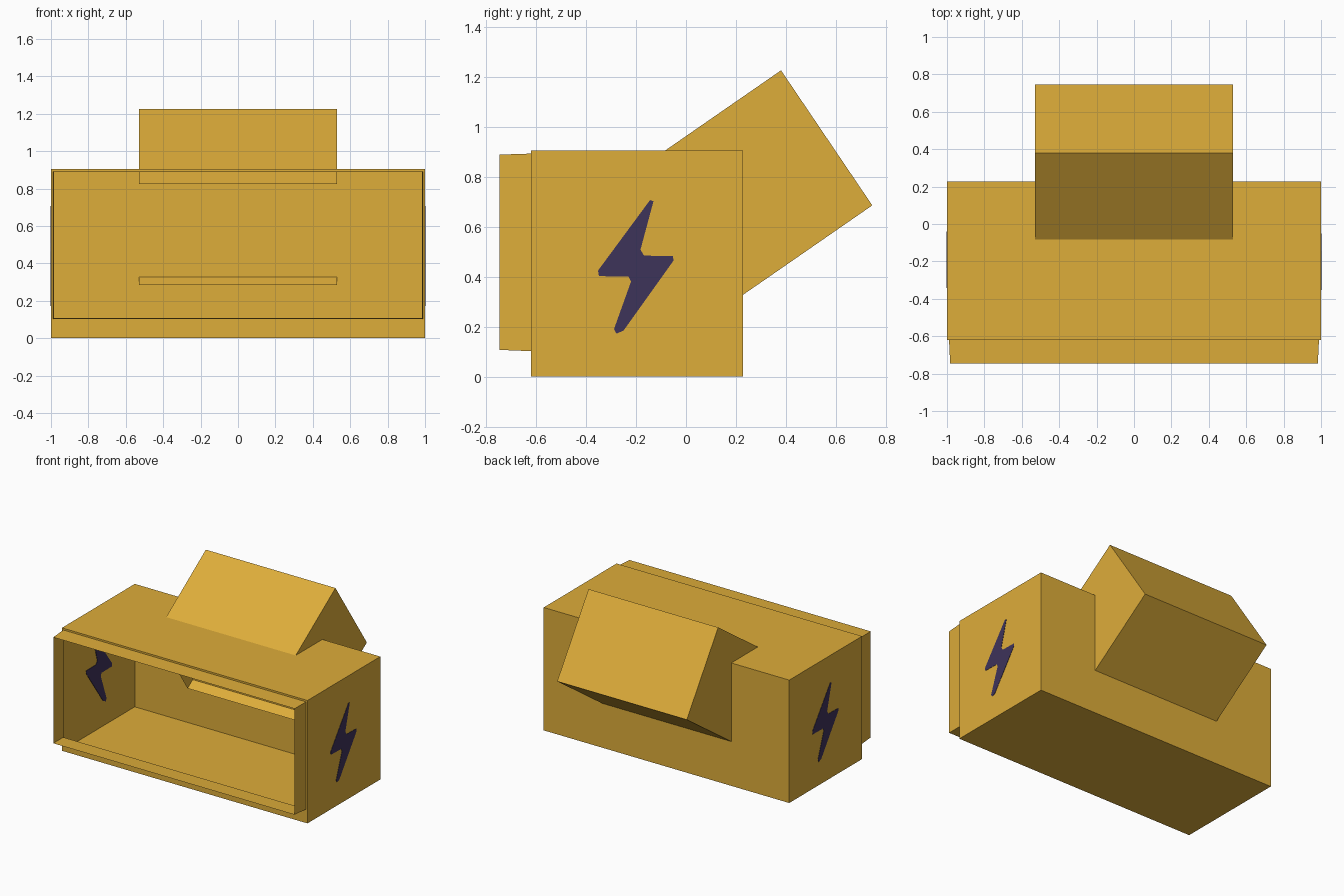
import bpy

if "Cube" in bpy.data.objects:
    bpy.data.objects.remove(bpy.data.objects["Cube"])

def material(name, rgb):
    m = bpy.data.materials.new(name)
    m.diffuse_color = (*rgb, 1)
    m.use_nodes = True
    m.node_tree.nodes["Principled BSDF"].inputs["Base Color"].default_value = m.diffuse_color
    return m

GOLD = material("gold", (0.73, 0.418, 0.042))
NAVY = material("dark_purple", (0.048, 0.033, 0.102))

def make(name, verts, faces, mat):
    me = bpy.data.meshes.new(name)
    me.from_pydata(verts, [], faces)
    me.materials.append(mat)
    ob = bpy.data.objects.new(name, me)
    bpy.context.collection.objects.link(ob)
    return ob

def ring(x, y, z0, z1):
    """Rectangle in the xz plane, counter-clockwise seen from the front."""
    return [(-x, y, z0), (x, y, z0), (x, y, z1), (-x, y, z1)]

def sides(a, b, n=4):
    """Quads joining ring starting at a (front) to ring starting at b (back)."""
    return [(a + i, b + i, b + (i + 1) % n, a + (i + 1) % n) for i in range(n)]

# Thin-walled body with front lip: lip edge, lip root, box front, box back
FRONT, BACK, LIP, TOP = -0.62, 0.227, -0.745, 0.905
body = (ring(0.983, LIP, 0.107, 0.888) + ring(0.989, FRONT, 0.102, 0.892)
        + ring(1.0, FRONT, 0, TOP) + ring(1.0, BACK, 0, TOP))
# reversed winding keeps the normals pointing outwards
faces = [f[::-1] for f in sides(0, 4) + sides(4, 8) + sides(8, 12)]
faces.append((15, 14, 13, 12))
make("open_box", body, [f[::-1] for f in faces[:-1]] + [faces[-1]], GOLD)

# Tilted chute through the back, open on its inner end
W = 0.528
profile = [(-0.198, 0.825), (0.167, 0.285), (0.745, 0.685), (0.38, 1.225)]
chute = [(s * W, y, z) for s in (-1, 1) for y, z in profile]
make("tilted_chute", chute,
     [(0, 3, 2, 1), (4, 5, 6, 7), (1, 2, 6, 5), (2, 3, 7, 6), (3, 0, 4, 7)], GOLD)

# Bolt marks: thin plates through each side wall, visible inside and out
bolt = [(-.144, .706), (-.130, .702), (-.182, .508), (-.168, .484), (-.052, .482),
        (-.050, .464), (-.250, .184), (-.278, .172), (-.288, .190), (-.220, .380),
        (-.230, .400), (-.348, .402), (-.352, .424)]
n = len(bolt)
for side, s in (("right", 1), ("left", -1)):
    # the left mark is turned half round about the box centre
    pts = [(y if s > 0 else FRONT + BACK - y, z) for y, z in bolt]
    verts = [(s * x, y, z) for x in (0.997, 1.002) for y, z in pts]
    plate = [tuple(range(n)), tuple(range(2 * n - 1, n - 1, -1))]
    plate += [(i, i + n, (i + 1) % n + n, (i + 1) % n) for i in range(n)]
    make(side + "_bolt_mark", verts, [f[::-1] for f in plate], NAVY)
